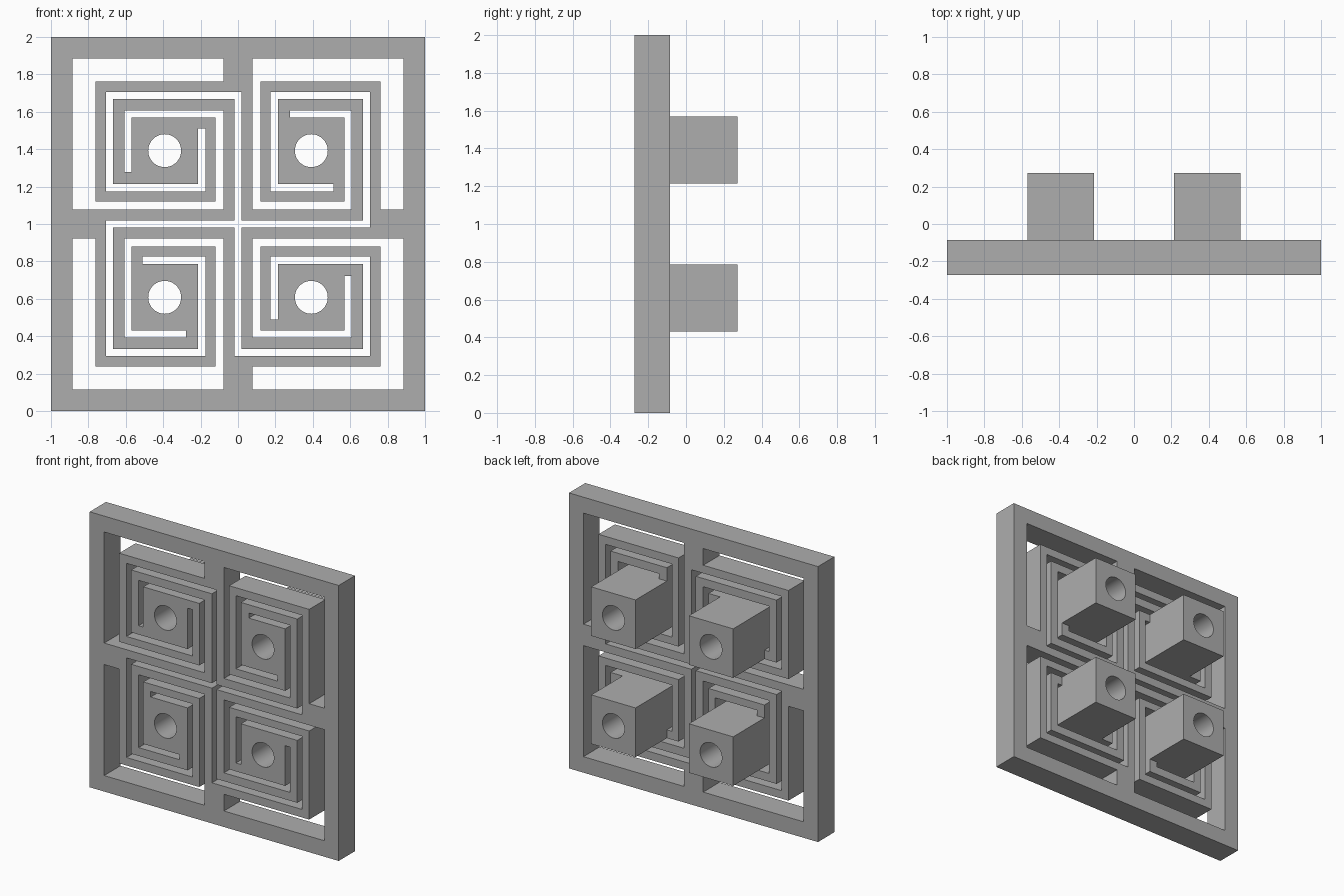
import bpy, bmesh, math

cube = bpy.data.objects.get("Cube")
if cube:
    bpy.data.objects.remove(cube, do_unlink=True)

# Single plain grey
grey = bpy.data.materials.new("plain grey")
grey.use_nodes = True
colour = (0.42, 0.42, 0.42, 1)
grey.diffuse_color = colour
grey.node_tree.nodes["Principled BSDF"].inputs["Base Color"].default_value = colour

# Depths
FRONT, BACK, BLOCK_BACK = -0.273, -0.086, 0.273
# Distances from the panel's middle, from the inside outwards
SLIT, SPOKE, RING = 0.018, 0.078, 0.12
BLOCK_IN, BLOCK_OUT = 0.214, 0.57
COIL, INNER, OUTER, RIM, FRAME = 0.607, 0.667, 0.705, 0.763, 0.884
RING_IN = 0.174
MID = (BLOCK_IN + BLOCK_OUT) / 2
HOLE = 0.088


def turn(points, quarters):
    """Rotate points clockwise by quarter turns."""
    for _ in range(quarters):
        points = [(y, -x) for x, y in points]
    return points


def square(x, y, half):
    return [(x - half, y - half), (x + half, y - half),
            (x + half, y + half), (x - half, y + half)]


def circle(x, y, radius, sides=48):
    return [(x + radius * math.cos(math.tau * i / sides),
             y + radius * math.sin(math.tau * i / sides)) for i in range(sides)]


def cut_plate(name, outlines, near, far):
    """Fill the outlines (inner ones become holes) and extrude from near to far in y."""
    curve = bpy.data.curves.new(name, 'CURVE')
    curve.dimensions = '2D'
    curve.fill_mode = 'BOTH'
    curve.extrude = (far - near) / 2
    for points in outlines:
        spline = curve.splines.new('POLY')
        spline.points.add(len(points) - 1)
        for p, (x, y) in zip(spline.points, points):
            p.co = (x, y, 0, 1)
        spline.use_cyclic_u = True
    temp = bpy.data.objects.new(name + " outline", curve)
    bpy.context.collection.objects.link(temp)
    graph = bpy.context.evaluated_depsgraph_get()
    mesh = bpy.data.meshes.new_from_object(temp.evaluated_get(graph))
    bpy.data.objects.remove(temp, do_unlink=True)

    # Weld, stand upright and set on the ground
    bm = bmesh.new()
    bm.from_mesh(mesh)
    bmesh.ops.remove_doubles(bm, verts=bm.verts, dist=0.0005)
    for v in bm.verts:
        x, y, z = v.co
        v.co = (x, (near + far) / 2 - z, y + 1)
    bmesh.ops.recalc_face_normals(bm, faces=bm.faces)
    bm.to_mesh(mesh)
    bm.free()
    mesh.materials.clear()
    mesh.materials.append(grey)
    obj = bpy.data.objects.new(name, mesh)
    bpy.context.collection.objects.link(obj)
    bpy.ops.object.select_all(action='DESELECT')
    obj.select_set(True)
    bpy.context.view_layer.objects.active = obj
    bpy.ops.object.shade_smooth_by_angle(angle=math.radians(30))
    return obj


# Wide opening inside the frame that narrows and coils in to the block
opening = [(SPOKE, FRAME), (SPOKE, SPOKE), (COIL, SPOKE), (COIL, COIL),
           (0.278, COIL), (0.278, BLOCK_OUT), (BLOCK_OUT, BLOCK_OUT),
           (BLOCK_OUT, RING), (RING, RING), (RING, RIM), (RIM, RIM),
           (RIM, SPOKE), (FRAME, SPOKE), (FRAME, FRAME)]

# Quarter of the central cross slit, coiling in between the turns of the opening
slit = [(SLIT, SLIT), (INNER, SLIT), (INNER, INNER), (BLOCK_IN, INNER),
        (BLOCK_IN, BLOCK_IN), (0.51, BLOCK_IN), (0.51, RING_IN),
        (RING_IN, RING_IN), (RING_IN, OUTER), (OUTER, OUTER), (OUTER, -SLIT)]

# Panel with spiral flexures
outlines = [square(0, 0, 1)]
outlines += [turn(opening, q) for q in range(4)]
outlines.append([p for q in range(4) for p in turn(slit, q)])
centres = [turn([(MID, MID)], q)[0] for q in range(4)]
outlines += [circle(x, y, HOLE) for x, y in centres]
cut_plate("spiral_panel", outlines, FRONT, BACK)

# Bored blocks on the back
places = ["upper_left", "lower_left", "lower_right", "upper_right"]
for place, (x, y) in zip(places, centres):
    half = (BLOCK_OUT - BLOCK_IN) / 2
    cut_plate(place + "_block", [square(x, y, half), circle(x, y, HOLE)], BACK, BLOCK_BACK)
